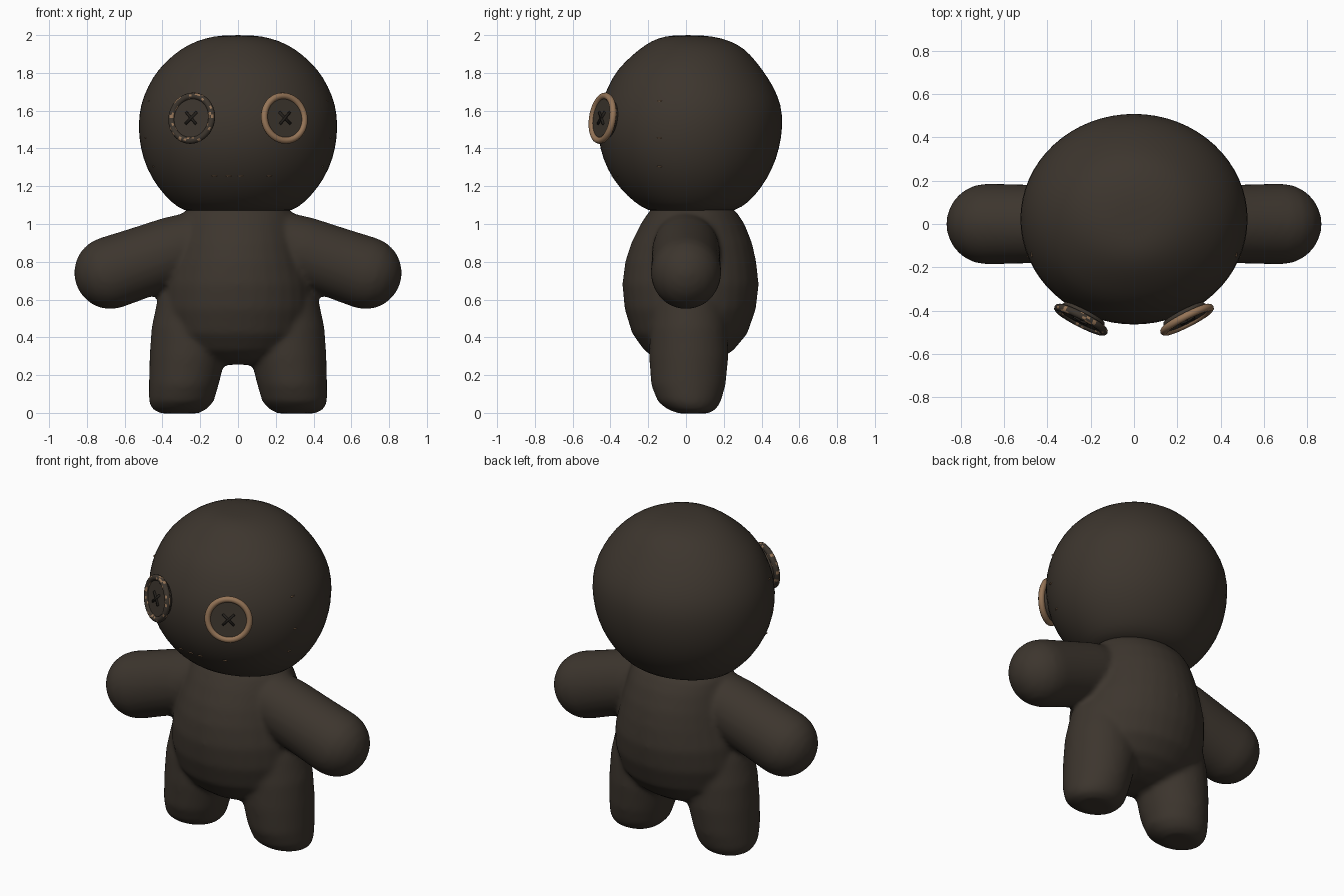
import bpy, bmesh, math, random
from mathutils import Vector, Matrix

if "Cube" in bpy.data.objects:
    bpy.data.objects.remove(bpy.data.objects["Cube"])

random.seed(4)


def material(name, r, g, b):
    m = bpy.data.materials.new(name)
    m.diffuse_color = (r, g, b, 1)
    m.use_nodes = True
    m.node_tree.nodes["Principled BSDF"].inputs["Base Color"].default_value = m.diffuse_color
    return m


CLOTH = material("dark cloth", 0.046, 0.036, 0.027)
TAN = material("tan thread", 0.30, 0.175, 0.095)
THREAD = material("black thread", 0.018, 0.015, 0.012)


def finish(bm, name, mats, subdiv=0):
    bmesh.ops.recalc_face_normals(bm, faces=bm.faces)
    for f in bm.faces:
        f.smooth = True
    me = bpy.data.meshes.new(name)
    bm.to_mesh(me)
    bm.free()
    ob = bpy.data.objects.new(name, me)
    bpy.context.collection.objects.link(ob)
    for m in mats:
        me.materials.append(m)
    if subdiv:
        s = ob.modifiers.new("round", 'SUBSURF')
        s.levels = s.render_levels = subdiv
    return ob


def loft(bm, rings, mat=Matrix(), n=32):
    """Stack of oval rings: (z, centre x, half width, front y, back y)."""
    loops = []
    for z, cx, rx, yf, yb in rings:
        cy, ry = (yf + yb) / 2, (yb - yf) / 2
        loops.append([bm.verts.new(mat @ Vector((
            cx + rx * math.cos(2 * math.pi * i / n),
            cy + ry * math.sin(2 * math.pi * i / n), z))) for i in range(n)])
    for a, b in zip(loops, loops[1:]):
        for i in range(n):
            j = (i + 1) % n
            bm.faces.new((a[i], a[j], b[j], b[i]))
    bm.faces.new(loops[0][::-1])
    bm.faces.new(loops[-1])


# Head
bm = bmesh.new()
loft(bm, [(z, 0, w, f, b) for z, w, f, b in [
    (1.058, .20, -.13, .18), (1.07, .29, -.20, .26), (1.11, .35, -.27, .33),
    (1.19, .425, -.355, .40), (1.29, .485, -.42, .46), (1.40, .52, -.46, .498),
    (1.52, .532, -.472, .516), (1.63, .52, -.455, .508), (1.73, .48, -.415, .465),
    (1.82, .425, -.365, .405), (1.90, .34, -.28, .34), (1.95, .265, -.215, .28),
    (1.985, .175, -.15, .19), (2.0, .08, -.07, .09)]])
head = finish(bm, "head", [CLOTH], 1)

# Body: torso, legs and arms fused into one soft plush shape
bm = bmesh.new()
loft(bm, [(z, 0, w, f, b) for z, w, f, b in [
    (.255, .10, -.07, .09), (.28, .20, -.15, .17), (.33, .30, -.22, .25),
    (.42, .37, -.285, .325), (.55, .40, -.325, .37), (.68, .393, -.337, .385),
    (.80, .362, -.322, .372), (.90, .337, -.29, .35), (1.0, .31, -.24, .31),
    (1.06, .29, -.20, .27), (1.12, .22, -.15, .2)]])
for s in (1, -1):
    loft(bm, [(z, s * cx, w, f, b) for z, cx, w, f, b in [
        (-.003, .31, .10, -.04, .12), (.02, .31, .145, -.10, .16),
        (.06, .30, .172, -.15, .185), (.15, .287, .185, -.185, .21),
        (.30, .266, .202, -.195, .225), (.45, .255, .203, -.19, .22),
        (.60, .24, .186, -.17, .20), (.72, .23, .15, -.14, .17),
        (.80, .22, .09, -.08, .1)]])
    start, end = Vector((s * .15, 0, .92)), Vector((s * .68, 0, .74))
    d = end - start
    length = d.length
    m = Matrix.Translation(start) @ d.to_track_quat('Z', 'Y').to_matrix().to_4x4()
    arm = [(0, .12), (.05, .165), (.2, .18), (.4, .183), (length - .05, .186)]
    arm += [(length + .187 * math.sin(a), .187 * math.cos(a))
            for a in (0, .3, .6, .9, 1.2, 1.45)]
    loft(bm, [(z, 0, r, -r * 1.03, r * 1.03) for z, r in arm], m)
body = finish(bm, "body", [CLOTH])
r = body.modifiers.new("fuse", 'REMESH')
r.mode = 'VOXEL'
r.voxel_size = .016
r.use_smooth_shade = True
sm = body.modifiers.new("soften", 'SMOOTH')
sm.factor = .5
sm.iterations = 8


def torus(bm, major, minor, n=48, k=10):
    g = [[bm.verts.new(((major + minor * math.cos(v)) * math.cos(u),
                        (major + minor * math.cos(v)) * math.sin(u),
                        minor * math.sin(v)))
          for v in [2 * math.pi * j / k for j in range(k)]]
         for u in [2 * math.pi * i / n for i in range(n)]]
    return [bm.faces.new((g[i][j], g[(i + 1) % n][j],
                          g[(i + 1) % n][(j + 1) % k], g[i][(j + 1) % k]))
            for i in range(n) for j in range(k)]


# Button eyes: dished dark disc, rim and crossed thread
for s, side in ((1, "right"), (-1, "left")):
    normal = Vector((s * .45, -.88, .14)).normalized()
    x = Vector((0, 0, 1)).cross(normal).normalized()
    rot = Matrix((x, normal.cross(x), normal)).transposed().to_4x4()
    m = Matrix.Translation((s * .245, -.442, 1.56)) @ rot

    bm = bmesh.new()
    bmesh.ops.create_cone(bm, cap_ends=True, segments=48, radius1=.105,
                          radius2=.122, depth=.04,
                          matrix=Matrix.Translation((0, 0, -.016)))
    ob = finish(bm, side + "_button", [CLOTH])
    ob.matrix_world = m
    for p in ob.data.polygons:
        p.use_smooth = len(p.vertices) == 4

    # The left rim is worn: dark with specks of tan
    bm = bmesh.new()
    for f in torus(bm, .119, .018):
        f.material_index = 1 if s > 0 or random.random() < .2 else 0
    finish(bm, side + "_button_rim", [CLOTH, TAN]).matrix_world = m

    bm = bmesh.new()
    for a in (45, -45):
        bmesh.ops.create_cube(bm, size=1, matrix=Matrix.Rotation(math.radians(a), 4, 'Z')
                              @ Matrix.Translation((0, 0, .006))
                              @ Matrix.Diagonal((.09, .012, .012, 1)))
    finish(bm, side + "_button_thread", [THREAD]).matrix_world = m


# Tiny stitches lying on the head surface: mouth row and side seams
bpy.context.view_layer.update()
deps = bpy.context.evaluated_depsgraph_get()
skin = head.evaluated_get(deps)


def stitch(bm, origin, direction, size):
    hit, loc, nor, _ = skin.ray_cast(Vector(origin), Vector(direction))
    if hit:
        bmesh.ops.create_cube(bm, size=1, matrix=Matrix.Translation(loc)
                              @ Matrix.Diagonal((*size, 1)))


bm = bmesh.new()
for px in (-.125, -.05, .015, .165):
    stitch(bm, (px, -2, 1.255), (0, 1, 0), (.03, .008, .005))
finish(bm, "mouth_stitches", [TAN])
bm = bmesh.new()
for s in (1, -1):
    for pz in (1.305, 1.455, 1.65):
        stitch(bm, (s * 2, -.14, pz), (-s, 0, 0), (.008, .025, .005))
finish(bm, "side_stitches", [TAN])
